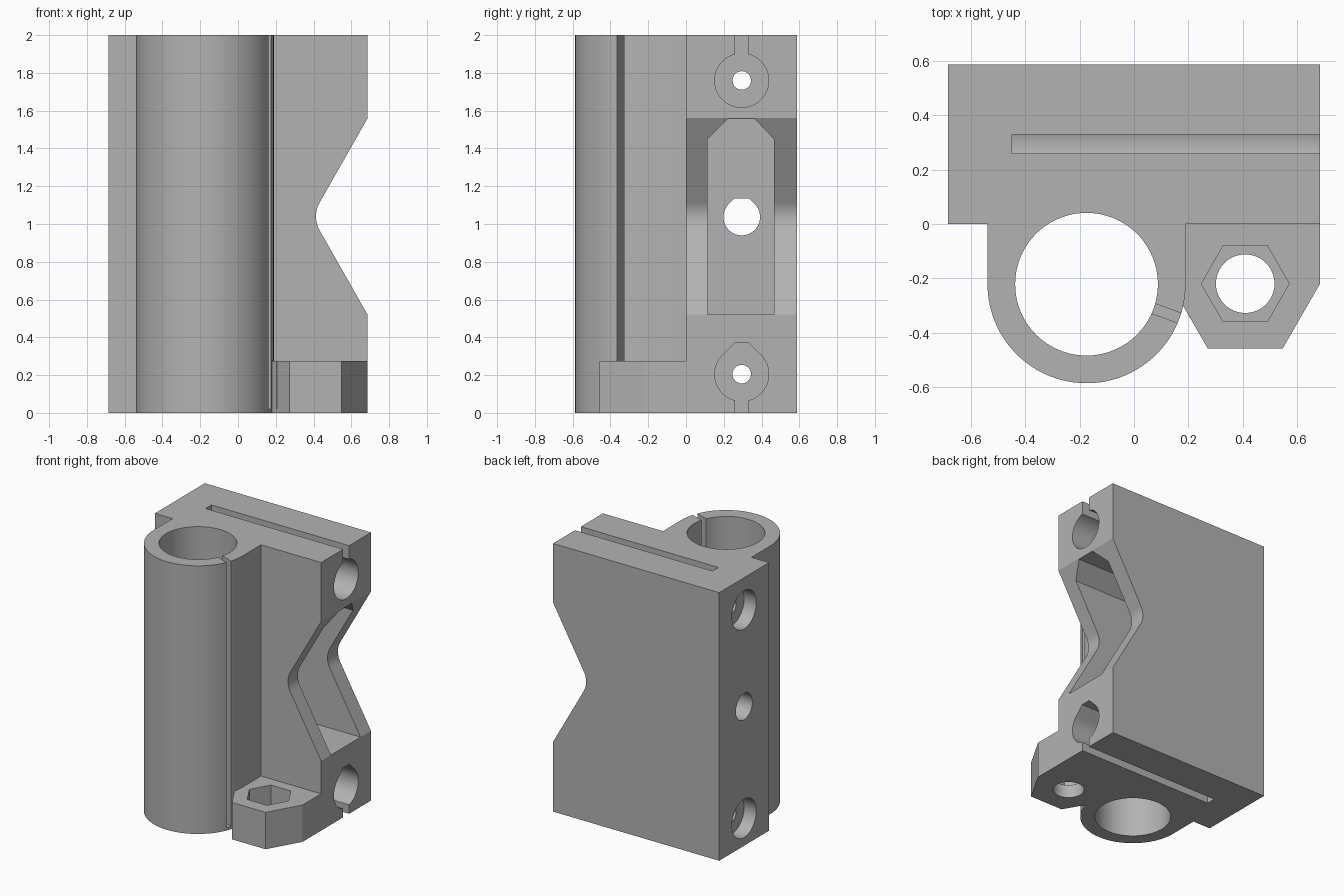
import bpy, bmesh, math
from mathutils import Vector

cube = bpy.data.objects.get("Cube")
if cube:
    bpy.data.objects.remove(cube, do_unlink=True)

# One plain grey for the whole part
grey = bpy.data.materials.new("plain grey")
grey.use_nodes = True
colour = (0.45, 0.45, 0.45, 1)
grey.diffuse_color = colour
grey.node_tree.nodes["Principled BSDF"].inputs["Base Color"].default_value = colour

W, D, H = 0.686, 0.588, 2.0      # half width, half depth, height
BORE = (-0.175, -0.222)          # axis of the vertical sleeve
NUT = (0.41, -0.22)              # axis of the foot screw
MID = 0.295                      # y of the side holes


def prism(name, pts, axis, lo, hi):
    """Extrude a 2D outline along an axis: z uses (x, y), y uses (x, z), x uses (y, z)."""
    place = {"z": lambda a, b, t: (a, b, t),
             "y": lambda a, b, t: (a, t, b),
             "x": lambda a, b, t: (t, a, b)}[axis]
    bm = bmesh.new()
    face = bm.faces.new([bm.verts.new(place(a, b, lo)) for a, b in pts])
    out = bmesh.ops.extrude_face_region(bm, geom=[face])
    moved = [v for v in out["geom"] if isinstance(v, bmesh.types.BMVert)]
    bmesh.ops.translate(bm, verts=moved, vec=Vector(place(0, 0, hi - lo)))
    bmesh.ops.recalc_face_normals(bm, faces=bm.faces)
    mesh = bpy.data.meshes.new(name)
    bm.to_mesh(mesh)
    bm.free()
    mesh.materials.append(grey)
    obj = bpy.data.objects.new(name, mesh)
    bpy.context.collection.objects.link(obj)
    return obj


def arc(c, r, start, end, n):
    angles = [math.radians(start + (end - start) * i / n) for i in range(n + 1)]
    return [(c[0] + r * math.cos(a), c[1] + r * math.sin(a)) for a in angles]


def circle(c, r, n=64):
    return arc(c, r, 0, 360, n)[:-1]


def rect(a0, a1, b0, b1):
    return [(a0, b0), (a1, b0), (a1, b1), (a0, b1)]


def teardrop(c, r, top):
    """Round hole with a 45 degree roof cut flat at the given height."""
    half = r * math.sqrt(2) - top
    return arc(c, r, 135, 405, 48) + [(c[0] + half, c[1] + top), (c[0] - half, c[1] + top)]


def combine(body, other, operation):
    mod = body.modifiers.new(other.name, "BOOLEAN")
    mod.operation, mod.solver, mod.object = operation, "EXACT", other
    bpy.context.view_layer.objects.active = body
    bpy.ops.object.modifier_apply(modifier=mod.name)
    bpy.data.objects.remove(other, do_unlink=True)


# Main block with a rounded V notch in its left side
notch = arc((0.563, 1.04), 0.15, 210, 150, 16)
body = prism("rod_bracket", [(-W, 0), (W, 0), (W, 0.52)] + notch
             + [(W, 1.56), (W, H), (-W, H)], "y", 0, D)

# Sleeve housing and hexagonal screw foot
sleeve = arc(BORE, 0.365, 180, 360, 48) + [(0.19, 0.1), (-0.54, 0.1)]
combine(body, prism("sleeve", sleeve, "z", 0, H), "UNION")
foot = arc(NUT, W - NUT[0], 180, 360, 3) + [(W, 0.06), (0.135, 0.06)]
combine(body, prism("screw_foot", foot, "z", 0, 0.275), "UNION")

# Sleeve bore and its angled clamping slit
cutters = [prism("sleeve_bore", circle(BORE, 0.263, 96), "z", -0.1, 2.1)]
turn = math.radians(-20)
slit = [(BORE[0] + a * math.cos(turn) - b * math.sin(turn),
         BORE[1] + a * math.sin(turn) + b * math.cos(turn))
        for a, b in rect(0.2, 0.4, -0.019, 0.019)]
cutters.append(prism("sleeve_slit", slit, "z", 0.02, 2.1))

# Screw hole and nut trap in the foot
cutters.append(prism("screw_hole", circle(NUT, 0.108, 48), "z", -0.1, 0.3))
cutters.append(prism("nut_trap", circle(NUT, 0.162, 6), "z", 0.1, 0.3))

# Rod sockets, their push-out holes, outer recesses and expansion slots
lower, upper = (MID, 0.205), (MID, 1.76)
cutters.append(prism("lower_socket", teardrop(lower, 0.143, 0.165), "x", -0.45, 0.8))
cutters.append(prism("upper_socket", circle(upper, 0.143), "x", -0.45, 0.8))
for c, z0, z1 in ((lower, -0.1, 0.2), (upper, 1.77, 2.1)):
    cutters.append(prism("push_hole", circle(c, 0.049, 32), "x", -0.8, 0))
    cutters.append(prism("outer_recess", circle(c, 0.143), "x", -0.8, -W + 0.1))
    cutters.append(prism("expansion_slot", rect(MID - 0.035, MID + 0.035, z0, z1),
                         "x", -0.45, 0.8))

# Central belt pocket with a chamfered roof, and the tension screw hole
pocket = [(0.115, 0.52), (0.465, 0.52), (0.465, 1.45),
          (0.365, 1.555), (0.22, 1.555), (0.115, 1.45)]
cutters.append(prism("belt_pocket", pocket, "x", -0.45, 0.8))
cutters.append(prism("tension_hole", teardrop((MID, 1.037), 0.097, 0.098), "x", -0.8, 0))

for cutter in cutters:
    combine(body, cutter, "DIFFERENCE")

# Smooth curved walls, crisp edges
for o in bpy.context.selected_objects:
    o.select_set(False)
body.select_set(True)
bpy.context.view_layer.objects.active = body
bpy.ops.object.shade_smooth_by_angle(angle=math.radians(25))
